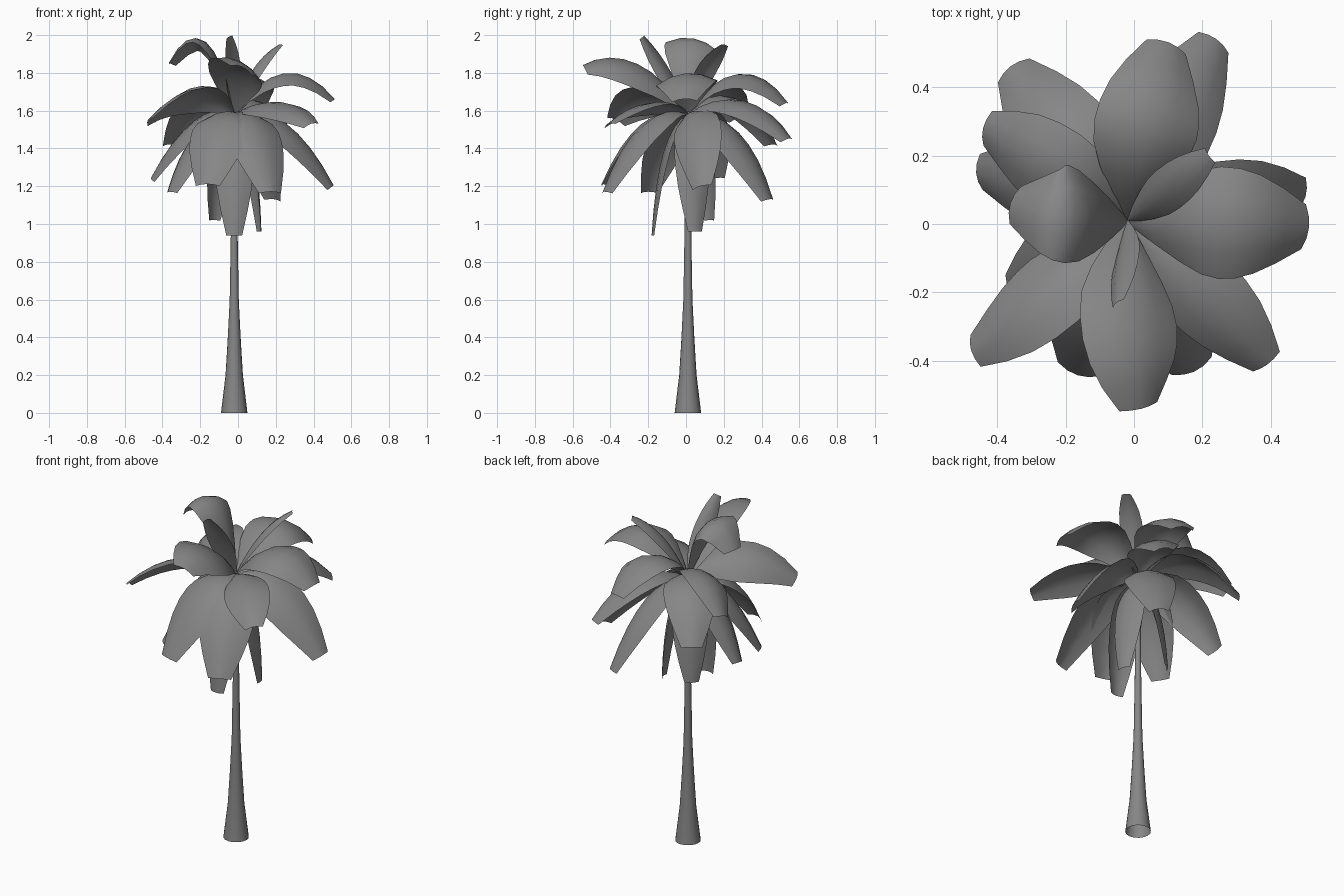
import bpy, math
from mathutils import Vector, Matrix

if "Cube" in bpy.data.objects:
    bpy.data.objects.remove(bpy.data.objects["Cube"])

CROWN = Vector((-0.02, 0.01, 1.58))

grey = bpy.data.materials.new("dark_grey")
grey.diffuse_color = (0.24, 0.24, 0.24, 1)
grey.use_nodes = True
grey.node_tree.nodes["Principled BSDF"].inputs["Base Color"].default_value = grey.diffuse_color


def make_mesh(name, verts, faces):
    me = bpy.data.meshes.new(name)
    me.from_pydata(verts, [], faces)
    me.materials.append(grey)
    for p in me.polygons:
        p.use_smooth = True
    ob = bpy.data.objects.new(name, me)
    bpy.context.collection.objects.link(ob)
    return ob


def grid_faces(rows, cols, wrap=False):
    out = []
    for i in range(rows - 1):
        for j in range(cols if wrap else cols - 1):
            k = (j + 1) % cols
            out.append((i * cols + j, i * cols + k,
                        (i + 1) * cols + k, (i + 1) * cols + j))
    return out


# Trunk: open tapering tube (radius, height)
profile = [(0.07, 0), (0.046, 0.2), (0.034, 0.4), (0.024, 0.6),
           (0.018, 0.95), (0.015, 1.3), (0.012, 1.6)]
N = 16
verts = [(-0.02 + r * math.cos(2 * math.pi * j / N),
          0.01 + r * math.sin(2 * math.pi * j / N), z)
         for r, z in profile for j in range(N)]
make_mesh("trunk", verts, grid_faces(len(profile), N, True))

# Frond half-width along its length, relative to the widest point
SHAPE = [0.06, 0.42, 0.72, 0.93, 1.0, 0.98, 0.88, 0.68, 0.40]
ACROSS = [-1, -0.5, 0, 0.5, 1]


def frond(name, tip, ctrl_z, width, reach, roll):
    """Arched leaf following a quadratic curve from the crown to its tip."""
    tip = Vector(tip)
    ctrl = CROWN.lerp(tip, reach)
    ctrl.z = ctrl_z
    flat = Vector((tip.x - CROWN.x, tip.y - CROWN.y, 0)).normalized()
    left = Vector((-flat.y, flat.x, 0))
    verts = []
    n = len(SHAPE) - 1
    for i, w in enumerate(SHAPE):
        t = i / n
        p = CROWN * (1 - t) ** 2 + ctrl * (2 * t * (1 - t)) + tip * t * t
        tan = ((ctrl - CROWN) * (1 - t) + (tip - ctrl) * t).normalized()
        side = Matrix.Rotation(-math.radians(roll), 3, tan) @ left
        up = tan.cross(side)
        for u in ACROSS:
            verts.append(p + side * (u * w * width / 2)
                         - up * (0.16 * width * w * (u * u - 0.15)))
    make_mesh(name, verts, grid_faces(n + 1, len(ACROSS)))


# tip, control height, width, control reach, roll (positive lowers left edge)
FRONDS = {
    "upper": [
        ((0.51, -0.01, 1.66), 1.96, 0.33, 0.5, -5),
        ((0.10, 0.53, 1.64), 1.96, 0.31, 0.5, -10),
        ((-0.36, 0.06, 1.85), 2.20, 0.29, 0.4, -10),
        ((0.02, -0.54, 1.83), 1.94, 0.31, 0.5, 25),
    ],
    "upright": [
        ((0.22, 0.20, 1.95), 1.86, 0.13, 0.4, 8),
        ((-0.05, -0.23, 1.99), 1.80, 0.11, 0.45, -50),
    ],
    "middle": [
        ((0.39, -0.41, 1.53), 1.71, 0.25, 0.5, -15),
        ((0.24, 0.54, 1.45), 1.77, 0.27, 0.5, -12),
        ((-0.36, 0.46, 1.42), 1.83, 0.29, 0.5, 0),
        ((-0.475, -0.37, 1.55), 1.80, 0.27, 0.5, -33),
        ((-0.44, 0.28, 1.56), 1.84, 0.27, 0.5, 25),
    ],
    "lower": [
        ((0.50, 0.08, 1.20), 1.64, 0.27, 0.5, -28),
        ((-0.46, 0.15, 1.24), 1.64, 0.27, 0.5, 25),
        ((-0.165, -0.44, 1.21), 1.67, 0.33, 0.5, 0),
        ((0.175, -0.43, 1.17), 1.67, 0.32, 0.5, 0),
        ((-0.36, -0.20, 1.17), 1.60, 0.26, 0.5, 0),
        ((0.19, 0.44, 1.13), 1.62, 0.27, 0.5, -12),
    ],
    "hanging": [
        ((-0.02, -0.18, 0.94), 1.50, 0.21, 0.8, 0),
        ((0.12, 0.05, 0.96), 1.50, 0.19, 0.8, 0),
        ((-0.13, 0.13, 1.02), 1.50, 0.20, 0.8, 0),
    ],
}
for tier, items in FRONDS.items():
    for i, args in enumerate(items):
        frond(f"{tier}_frond_{i + 1}", *args)
